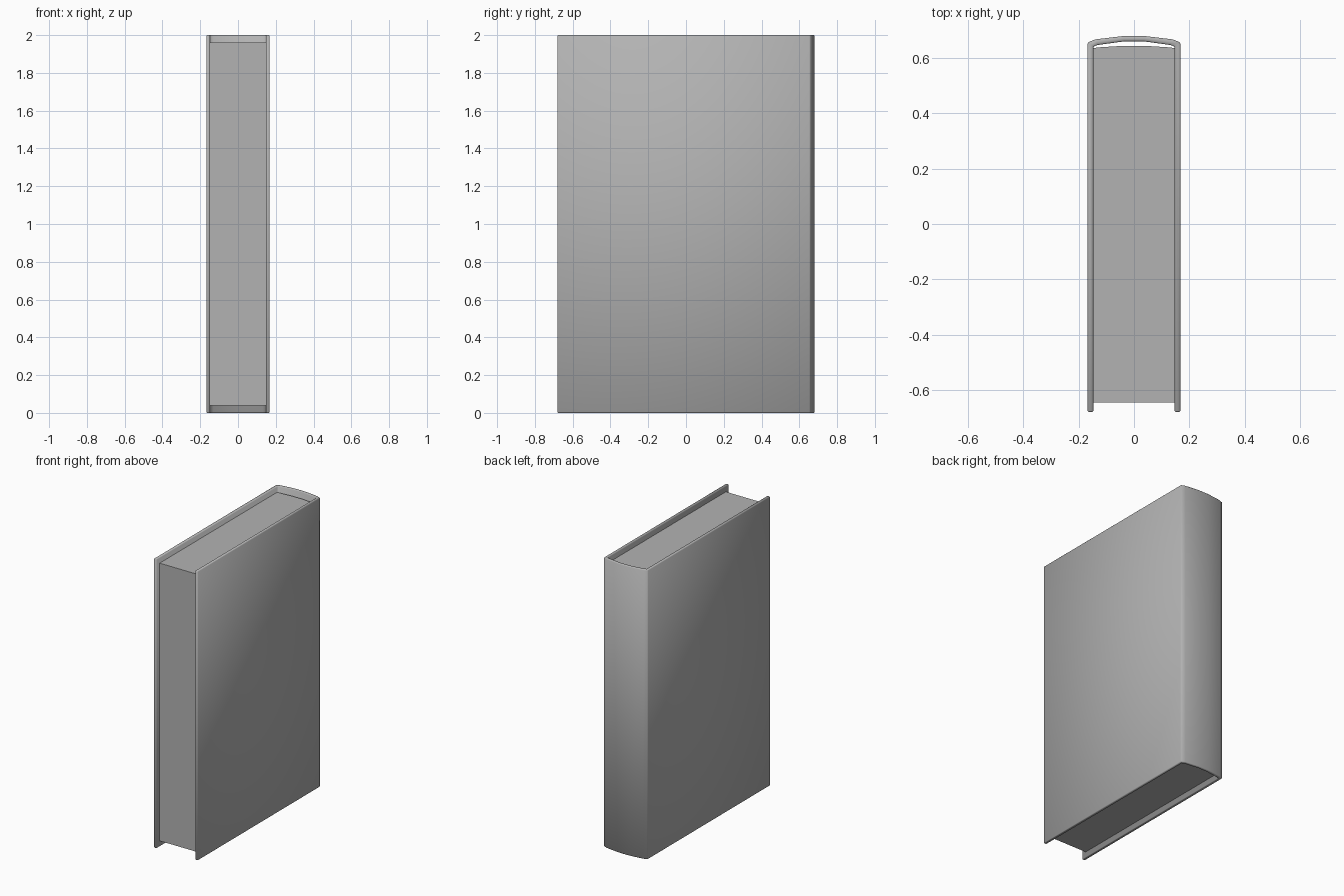
import bpy, bmesh, math

if "Cube" in bpy.data.objects:
    bpy.data.objects.remove(bpy.data.objects["Cube"])


def mirrored(half):
    """Complete a right-hand half profile across x = 0."""
    return half + [(-x, y) for x, y in reversed(half)]


def extrude_strip(name, outer, inner, z0, z1, material):
    """Extrude the band between two matching point rows into a closed solid."""
    bm = bmesh.new()
    rows = [[bm.verts.new((x, y, z)) for x, y in pts]
            for z in (z0, z1) for pts in (outer, inner)]
    o0, i0, o1, i1 = rows
    for k in range(len(outer) - 1):
        for a, b in ((o0, o1), (o1, i1), (i1, i0), (i0, o0)):
            bm.faces.new((a[k], a[k + 1], b[k + 1], b[k]))
    for k in (0, -1):
        bm.faces.new((o0[k], o1[k], i1[k], i0[k]))
    bmesh.ops.recalc_face_normals(bm, faces=bm.faces)
    mesh = bpy.data.meshes.new(name)
    bm.to_mesh(mesh)
    bm.free()
    mesh.materials.append(material)
    obj = bpy.data.objects.new(name, mesh)
    bpy.context.collection.objects.link(obj)
    return obj


grey = bpy.data.materials.new("dark_grey")
grey.diffuse_color = (0.45, 0.45, 0.45, 1)
grey.use_nodes = True
grey.node_tree.nodes["Principled BSDF"].inputs["Base Color"].default_value = grey.diffuse_color

# Hard cover: two boards joined by a rounded spine, soft-shaded all over
outer = mirrored([(0.168, -0.68), (0.168, 0.657), (0.14, 0.668), (0.04, 0.68)])
inner = mirrored([(0.147, -0.68), (0.147, 0.642), (0.13, 0.648), (0.035, 0.661)])
cover = extrude_strip("cover", outer, inner, 0, 2, grey)
bevel = cover.modifiers.new("soft_edges", 'BEVEL')
bevel.width = 0.004
bevel.segments = 1
bevel.limit_method = 'ANGLE'
bevel.angle_limit = math.radians(50)
cover.data.shade_smooth()

# Page block: inset at top, bottom and front, with a gently rounded back
back = mirrored([(0.147, 0.636), (0.13, 0.639), (0.035, 0.645)])
front = [(x, -0.646) for x, y in back]
pages = extrude_strip("page_block", back, front, 0.04, 1.96, grey)
bpy.context.view_layer.objects.active = pages
pages.select_set(True)
bpy.ops.object.shade_smooth_by_angle(angle=math.radians(30))
